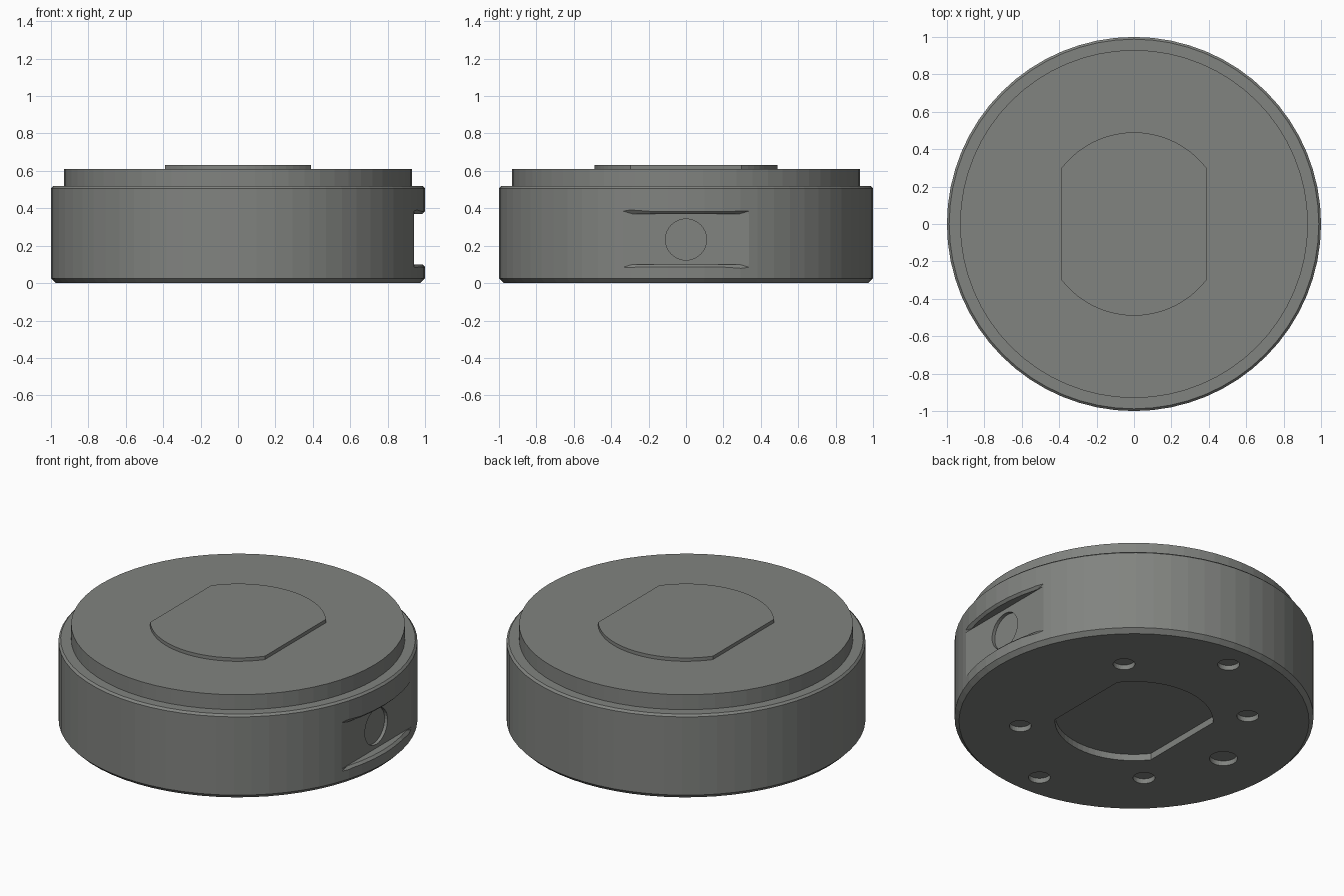
import bpy, bmesh
from math import pi, sin, cos, acos
from mathutils import Matrix

if "Cube" in bpy.data.objects:
    bpy.data.objects.remove(bpy.data.objects["Cube"])

SEG = 64
metal = bpy.data.materials.new("dark_grey")
metal.diffuse_color = (0.22, 0.228, 0.215, 1)
metal.use_nodes = True
metal.node_tree.nodes["Principled BSDF"].inputs["Base Color"].default_value = metal.diffuse_color


def make(name, bm):
    bmesh.ops.recalc_face_normals(bm, faces=bm.faces)
    me = bpy.data.meshes.new(name)
    bm.to_mesh(me)
    bm.free()
    me.materials.append(metal)
    ob = bpy.data.objects.new(name, me)
    bpy.context.collection.objects.link(ob)
    return ob


def ring_at(bm, profile, step, flare=0):
    """Profile placed at one angular step; points beyond r = 1 may flare sideways."""
    out = []
    for r, z in profile:
        a = 2 * pi * (step + (flare if r > 1 else 0)) / SEG
        out.append(bm.verts.new((r * cos(a), r * sin(a), z)))
    return out


def lathe(name, profile):
    bm = bmesh.new()
    rings = [ring_at(bm, profile, i) for i in range(SEG)]
    for i, a in enumerate(rings):
        b = rings[(i + 1) % SEG]
        for j in range(len(profile) - 1):
            bm.faces.new((a[j], b[j], b[j + 1], a[j + 1]))
    bm.faces.new([r[0] for r in rings])
    bm.faces.new([r[-1] for r in rings])
    return make(name, bm)


def sector(name, profile, steps, flare):
    """Closed (r, z) section swept over +-steps segments about +x."""
    bm = bmesh.new()
    rings = [ring_at(bm, profile, i, flare * ((i == steps) - (i == -steps)))
             for i in range(-steps, steps + 1)]
    n = len(profile)
    for a, b in zip(rings, rings[1:]):
        for i in range(n):
            j = (i + 1) % n
            bm.faces.new((a[i], a[j], b[j], b[i]))
    bm.faces.new(rings[0])
    bm.faces.new(rings[-1])
    return make(name, bm)


def flatted_disc(name, r, flat, z0, z1, n=20):
    """Disc with two flats at x = +-flat."""
    a0 = acos(flat / r)
    arc = [a0 + (pi - 2 * a0) * i / n for i in range(n + 1)]
    pts = [(r * cos(a), r * sin(a)) for a in arc + [a + pi for a in arc]]
    bm = bmesh.new()
    face = bm.faces.new([bm.verts.new((x, y, z0)) for x, y in pts])
    ext = bmesh.ops.extrude_face_region(bm, geom=[face], use_keep_orig=True)
    top = [g for g in ext['geom'] if isinstance(g, bmesh.types.BMVert)]
    bmesh.ops.translate(bm, verts=top, vec=(0, 0, z1 - z0))
    return make(name, bm)


def cylinder(name, r, depth, matrix, n=32):
    bm = bmesh.new()
    bmesh.ops.create_cone(bm, cap_ends=True, segments=n, radius1=r, radius2=r,
                          depth=depth, matrix=matrix)
    return make(name, bm)


def box(name, x, y, z):
    bm = bmesh.new()
    size = [b - a for a, b in (x, y, z)]
    mid = [(a + b) / 2 for a, b in (x, y, z)]
    bmesh.ops.create_cube(bm, size=1, matrix=Matrix.Translation(mid) @ Matrix.Diagonal((*size, 1)))
    return make(name, bm)


def cut(ob, cutter):
    mod = ob.modifiers.new("cut", 'BOOLEAN')
    mod.operation = 'DIFFERENCE'
    mod.solver = 'EXACT'
    mod.object = cutter
    bpy.context.view_layer.objects.active = ob
    bpy.ops.object.modifier_apply(modifier=mod.name)
    bpy.data.objects.remove(cutter)


# Main body with chamfered rims and stepped upper disc
body = lathe("body", [(0.975, 0), (1, 0.025), (1, 0.506), (0.988, 0.518),
                      (0.93, 0.518), (0.93, 0.61)])

# Raised double-flat pad on top
flatted_disc("top_pad", 0.49, 0.39, 0.60, 0.631)

# Matching recess underneath
cut(body, flatted_disc("recess_cutter", 0.44, 0.348, -0.1, 0.04))

# Bottom holes: six small, one larger
holes = [(x, y, 0.061) for x in (-0.45, 0.45) for y in (-0.45, 0.45)]
holes += [(0, 0.82, 0.061), (0, -0.82, 0.061), (-0.65, 0, 0.078)]
for x, y, r in holes:
    cut(body, cylinder("hole_cutter", r, 0.06, Matrix.Translation((x, y, 0))))

# Side pocket with chamfered lips and a shallow round port
cut(body, box("pocket_cutter", (0.94, 1.2), (-0.5, 0.5), (0.10, 0.37)))
cut(body, sector("lip_cutter", [(0.986, 0.10), (1.03, 0.056), (1.03, 0.414), (0.986, 0.37)], 3, 1.4))
cut(body, cylinder("port_cutter", 0.11, 0.04,
                   Matrix.Translation((0.94, 0, 0.233)) @ Matrix.Rotation(pi / 2, 4, 'Y')))
